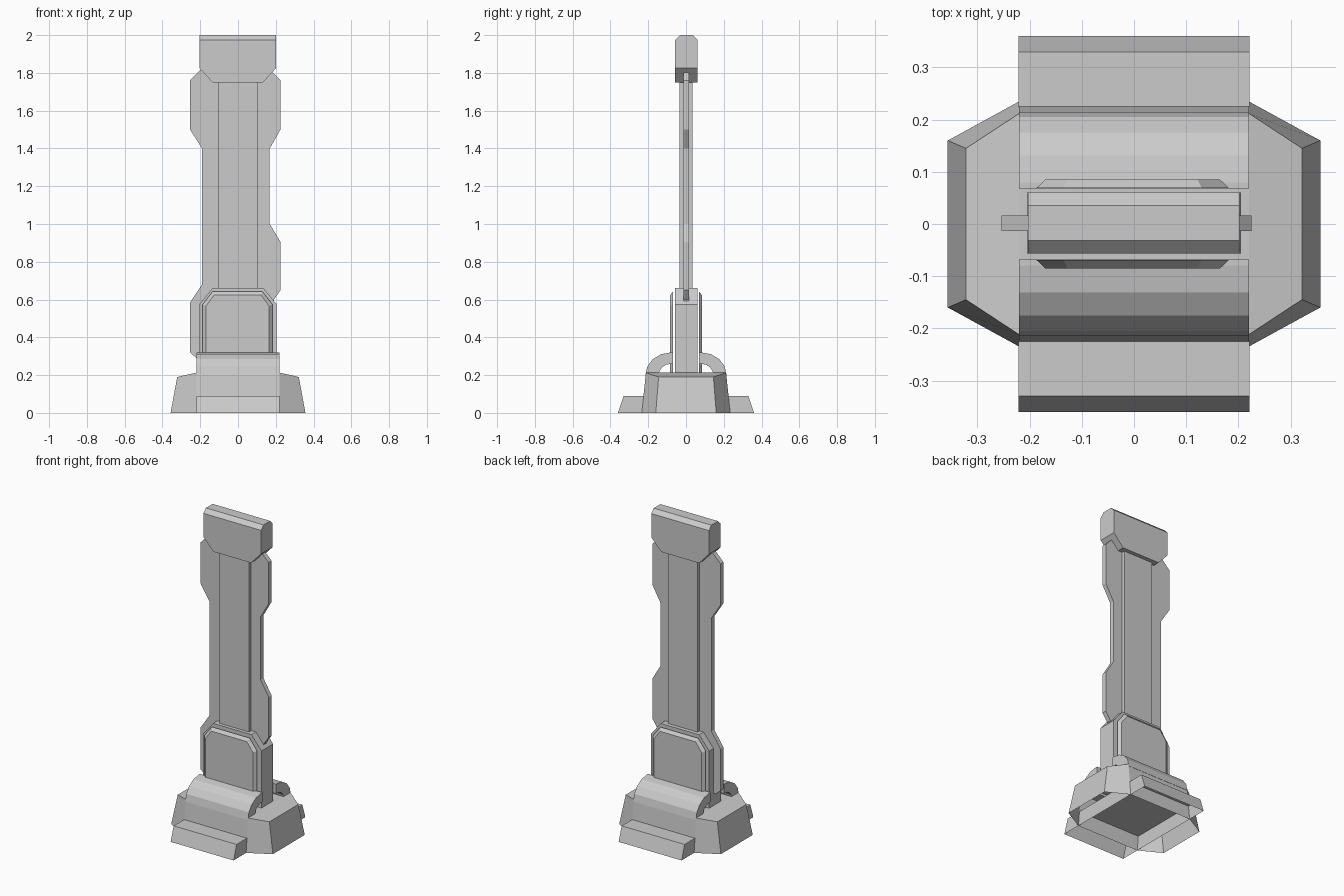
import bpy, bmesh
from math import sin, cos, radians

if "Cube" in bpy.data.objects:
    bpy.data.objects.remove(bpy.data.objects["Cube"])


def finish(bm, name):
    bmesh.ops.recalc_face_normals(bm, faces=bm.faces)
    mesh = bpy.data.meshes.new(name)
    bm.to_mesh(mesh)
    bm.free()
    ob = bpy.data.objects.new(name, mesh)
    bpy.context.collection.objects.link(ob)
    return ob


def skin(bm, a, b):
    """Join two rings of points with side walls, return both vertex rings."""
    va, vb = [bm.verts.new(p) for p in a], [bm.verts.new(p) for p in b]
    n = len(a)
    for i in range(n):
        j = (i + 1) % n
        bm.faces.new((va[i], va[j], vb[j], vb[i]))
    return va, vb


def loft(name, a, b, open_start=False):
    bm = bmesh.new()
    va, vb = skin(bm, a, b)
    if not open_start:
        bm.faces.new(va)
    bm.faces.new(vb)
    return finish(bm, name)


def plate(name, pts, y0, y1):
    """Outline in x,z extruded along y."""
    return loft(name, [(x, y0, z) for x, z in pts], [(x, y1, z) for x, z in pts])


def bar(name, pts, half):
    """Outline in y,z extruded along x."""
    return loft(name, [(-half, y, z) for y, z in pts], [(half, y, z) for y, z in pts])


def ring(outer, inner, zo, zi):
    """Eight-sided ring with separate heights for its outer and inner corners."""
    (xo, yo), (xi, yi) = outer, inner
    half = [(xo, -yo, zo), (xo, yo, zo), (xi, yi, zi), (-xi, yi, zi)]
    return half + [(-x, -y, z) for x, y, z in half]


# Tapered eight-sided base shell with sloping shoulders, hollow underneath
bm = bmesh.new()
low, top = skin(bm, ring((.357, .16), (.22, .235), 0, 0),
                ring((.322, .145), (.22, .212), .19, .213))
for ids in ((2, 3, 6, 7), (7, 0, 1, 2), (3, 4, 5, 6)):
    bm.faces.new([top[i] for i in ids])
finish(bm, "base")

# Low foot running front to back through the base, also open underneath
corners = [(1, 1), (-1, 1), (-1, -1), (1, -1)]
loft("foot", [(.221 * i, .36 * j, 0) for i, j in corners],
     [(.221 * i, .33 * j, .09) for i, j in corners], open_start=True)

# Arches and bevelled cover panels, repeated on front and back
angles = [radians(90 - 22.5 * i) for i in range(5)]
arc = [(.068, .32)] + [(.08 + .135 * cos(a), .2 + .12 * sin(a)) for a in angles]
arc += [(.08 + .065 * cos(a), .2 + .06 * sin(a)) for a in reversed(angles)] + [(.068, .26)]
outer = [(-.187, .2), (.182, .2), (.182, .575), (.13, .642), (-.135, .642), (-.187, .575)]
inner = [(-.17, .2), (.165, .2), (.165, .565), (.122, .623), (-.127, .623), (-.17, .565)]
for side, s in (("front", -1), ("back", 1)):
    bar(side + "_arch", [(s * y, z) for y, z in arc], .22)
    loft(side + "_panel", [(x, s * .069, z) for x, z in outer],
         [(x, s * .085, z) for x, z in inner])

# Central socket block
plate("socket", [(-.205, .2), (.205, .2), (.205, .575), (.135, .66), (-.135, .66), (-.205, .575)],
      -.057, .06)

# Column core and the thin notched fin through it
plate("column", [(-.105, .6), (.102, .6), (.102, 1.8), (-.105, 1.8)], -.035, .035)
left = [(-.2, 1.815), (-.254, 1.76), (-.254, 1.5), (-.19, 1.4), (-.19, .68),
        (-.254, .585), (-.254, .32), (-.22, .29)]
right = [(.19, .29), (.19, .6), (.225, .65), (.225, .905), (.168, 1.0),
         (.168, 1.4), (.225, 1.5), (.225, 1.76), (.17, 1.815)]
plate("fin", left + right, -.013, .016)

# Cap with bevelled top edges
cap = plate("cap", [(-.203, 1.825), (-.135, 1.75), (.132, 1.75), (.202, 1.825), (.202, 2), (-.203, 2)],
            -.057, .06)
bm = bmesh.new()
bm.from_mesh(cap.data)
edges = [e for e in bm.edges if all(v.co.z > 1.99 for v in e.verts)
         and abs(e.verts[0].co.x - e.verts[1].co.x) > .1]
bmesh.ops.bevel(bm, geom=edges, offset=.025, segments=1, affect='EDGES')
bm.to_mesh(cap.data)
bm.free()
